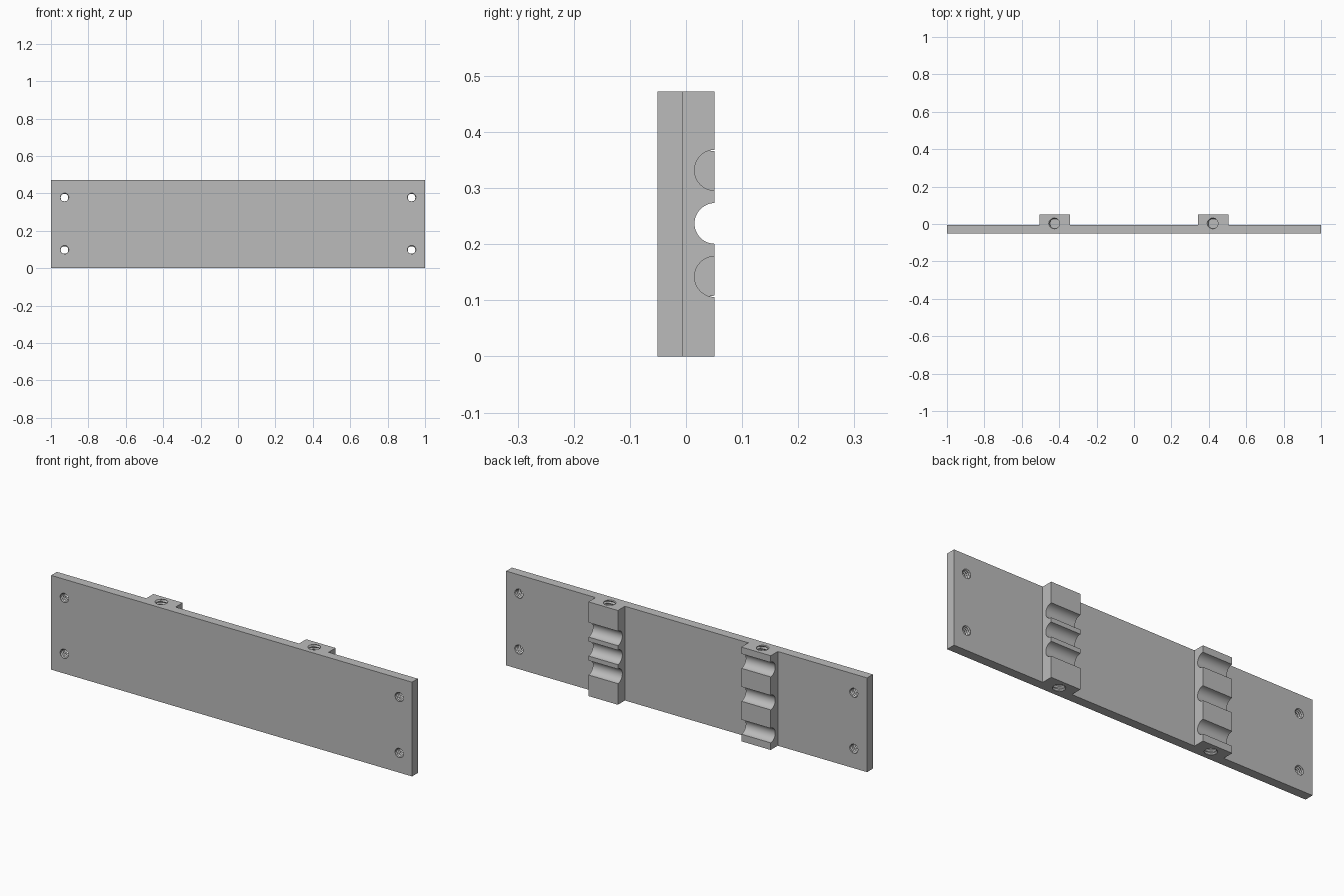
import bpy, bmesh, math
from mathutils import Matrix

cube = bpy.data.objects.get("Cube")
if cube:
    bpy.data.objects.remove(cube, do_unlink=True)

HEIGHT = 0.472
FRONT, MID, BACK = -0.051, -0.005, 0.051
BLOCK_IN, BLOCK_OUT = 0.342, 0.505
BLOCK_X = (BLOCK_IN + BLOCK_OUT) / 2

grey = bpy.data.materials.new("satin grey")
grey.use_nodes = True
grey.diffuse_color = (0.5, 0.5, 0.5, 1)
grey.node_tree.nodes["Principled BSDF"].inputs["Base Color"].default_value = (0.5, 0.5, 0.5, 1)


def finish(name, bm):
    bmesh.ops.recalc_face_normals(bm, faces=bm.faces)
    mesh = bpy.data.meshes.new(name)
    bm.to_mesh(mesh)
    bm.free()
    obj = bpy.data.objects.new(name, mesh)
    bpy.context.collection.objects.link(obj)
    mesh.materials.append(grey)
    return obj


def thread_cutter(name, inner, outer, length, pitch, matrix, sides=16, steps=4):
    """Cylinder with a helical V thread, centred on its local z axis."""
    bm = bmesh.new()
    rows = []
    count = round(length / pitch * steps)
    for i in range(count + 1):
        row = []
        for j in range(sides):
            phase = (i / steps - j / sides) % 1
            r = inner + (outer - inner) * abs(2 * phase - 1)
            a = math.tau * j / sides
            z = length * (i / count - 0.5)
            row.append(bm.verts.new((r * math.cos(a), r * math.sin(a), z)))
        rows.append(row)
    for low, high in zip(rows, rows[1:]):
        for j in range(sides):
            k = (j + 1) % sides
            bm.faces.new((low[j], low[k], high[k]))
            bm.faces.new((low[j], high[k], high[j]))
    bm.faces.new(rows[0])
    bm.faces.new(rows[-1])
    bm.transform(matrix)
    return finish(name, bm)


# Plate and both clamp blocks: one plan profile raised to full height
half = [(1, FRONT), (1, MID), (BLOCK_OUT, MID), (BLOCK_OUT, BACK), (BLOCK_IN, BACK), (BLOCK_IN, MID)]
outline = half + [(-x, y) for x, y in reversed(half)]
bm = bmesh.new()
base = bm.faces.new([bm.verts.new((x, y, 0)) for x, y in outline])
raised = bmesh.ops.extrude_face_region(bm, geom=[base])["geom"]
bmesh.ops.translate(bm, vec=(0, 0, HEIGHT), verts=[v for v in raised if isinstance(v, bmesh.types.BMVert)])
plate = finish("mounting_plate_with_blocks", bm)

cutters = []

# Round channels across the blocks: close on the left, wide on the right
for side, spacing in ((1, 0.095), (-1, 0.165)):
    for step in (-1, 0, 1):
        bm = bmesh.new()
        place = Matrix.Translation((side * BLOCK_X, BACK + 0.0005, HEIGHT / 2 + 0.001 + step * spacing))
        bmesh.ops.create_cone(bm, cap_ends=True, segments=48, radius1=0.0363, radius2=0.0363,
                              depth=0.25, matrix=place @ Matrix.Rotation(math.pi / 2, 4, 'Y'))
        cutters.append(finish("channel_cutter", bm))

# Blind threaded holes in the top and bottom of each block
for side in (1, -1):
    for z in (0, HEIGHT):
        cutters.append(thread_cutter("block_hole_cutter", 0.025, 0.033, 0.07, 0.014,
                                     Matrix.Translation((side * BLOCK_X, 0.003, z))))

# Threaded through holes near the plate corners
for side in (1, -1):
    for z in (0.097, 0.377):
        place = Matrix.Translation((side * 0.928, (FRONT + MID) / 2, z))
        cutters.append(thread_cutter("corner_hole_cutter", 0.020, 0.026, 0.07, 0.011,
                                     place @ Matrix.Rotation(math.pi / 2, 4, 'X')))

# Apply every cut, then remove the cutters
for cutter in cutters:
    cutter.hide_render = True
    mod = plate.modifiers.new("cut", 'BOOLEAN')
    mod.operation = 'DIFFERENCE'
    mod.solver = 'EXACT'
    mod.object = cutter
bpy.context.view_layer.update()
bpy.ops.object.select_all(action='DESELECT')
plate.select_set(True)
bpy.context.view_layer.objects.active = plate
for mod in list(plate.modifiers):
    bpy.ops.object.modifier_apply(modifier=mod.name)
for cutter in cutters:
    bpy.data.objects.remove(cutter, do_unlink=True)

bpy.ops.object.shade_smooth_by_angle(angle=math.radians(30))
